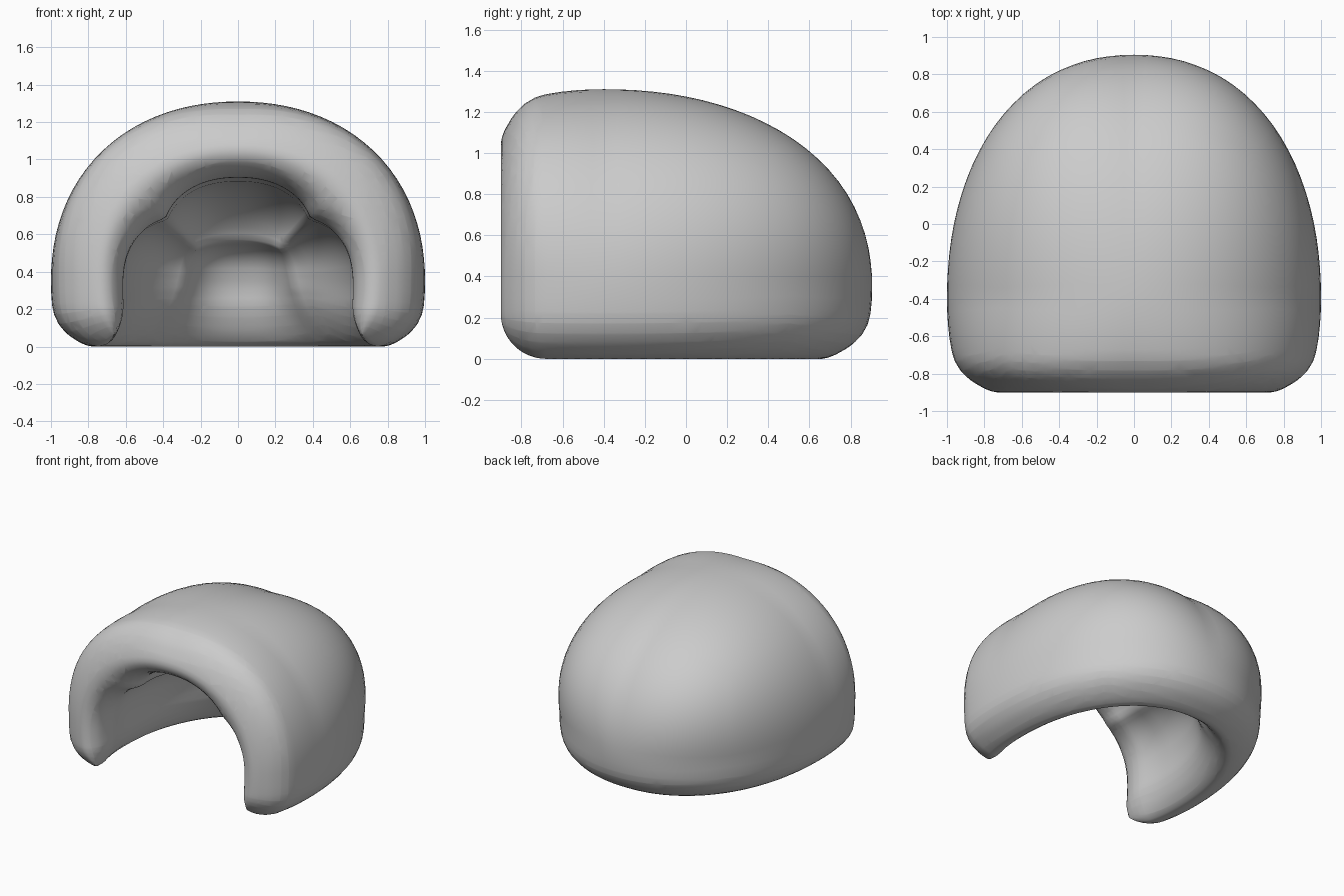
import bpy, bmesh, math
from mathutils import Vector

if "Cube" in bpy.data.objects:
    bpy.data.objects.remove(bpy.data.objects["Cube"])

P = 2.15                          # roundness of the dome
CY, CZ = -0.40, 0.35              # widest point of the dome
FRONT, FLOOR = -0.90, 0.0         # planes where the shell opens
OUT, INN, RIM, CORNER = 0.16, 0.18, 0.23, 0.22


def axes(v):
    return (0.84, 1.145 if v.y > 0 else 0.95, 0.80 if v.z > 0 else 0.85)


# Middle surface of the wall: a soft box dome
bm = bmesh.new()
bmesh.ops.create_cube(bm, size=2)
bmesh.ops.subdivide_edges(bm, edges=bm.edges[:], cuts=23, use_grid_fill=True)
for v in bm.verts:
    c = Vector([math.tan(k * math.pi / 4) for k in v.co])
    c *= sum(abs(k) ** P for k in c) ** (-1 / P)
    a = axes(c)
    v.co = (c.x * a[0], c.y * a[1] + CY, c.z * a[2] + CZ)


# Cut the front and the bottom open, with extra loops along the rim
def cut(co, no, clear):
    bmesh.ops.bisect_plane(bm, geom=bm.verts[:] + bm.edges[:] + bm.faces[:],
                           dist=1e-5, plane_co=co, plane_no=no,
                           clear_inner=clear)


for i, d in enumerate((0, 0.006, 0.025, 0.055, 0.095, 0.14, 0.19, 0.23)):
    cut((0, FRONT + d, 0), (0, 1, 0), i == 0)
    cut((0, 0, FLOOR + d), (0, 0, 1), i == 0)

# Wall offsets for each point, thinning to a soft rim; thicker inside corners
points = []
for v in bm.verts:
    q = v.co - Vector((0, CY, CZ))
    n = Vector([math.copysign(abs(k / a) ** (P - 1) / a, k)
                for k, a in zip(q, axes(q))]).normalized()
    p, z = max(v.co.y - FRONT, 0), max(v.co.z - FLOOR, 0)
    d = min(p, z)
    up = max(n.z, 0)
    bulge = abs(n.x) * abs(n.y) * up
    outer = OUT + 0.25 * bulge
    depth = min(p / 1.3, 1) * min(z / 0.4, 1)
    inner = INN + (0.32 * (1 - max(abs(k) for k in n)) * min(z / 0.3, 1)
                   + 0.06 * up * min(p / 0.5, 1) + 0.07 * depth)
    if p < CORNER and z < CORNER:
        a, b = (CORNER - p) / CORNER, (CORNER - z) / CORNER
        a, b = a * math.sqrt(1 - b * b / 2), b * math.sqrt(1 - a * a / 2)
        v.co.y, v.co.z = FRONT + CORNER * (1 - a), FLOOR + CORNER * (1 - b)
        d = CORNER * (1 - math.hypot(a, b))
    n.y *= min(p / 0.3, 1)
    n.z *= min(z / 0.3, 1)
    t = min(max(d / RIM, 0), 1)
    h = max(1 - (1 - t) ** 2, 0) ** 0.58 if d > 1e-4 else 0
    points.append((v.co.copy(), n, h * outer, -h * inner))

# Outer and inner skins, joined along the rim
bm.verts.index_update()
faces = [[v.index for v in f.verts] for f in bm.faces]
bm.free()
shell = bmesh.new()
for side in (2, 3):
    vs = [shell.verts.new(pt[0] + pt[1] * pt[side]) for pt in points]
    for f in faces:
        shell.faces.new([vs[i] for i in (f if side == 2 else f[::-1])])
bmesh.ops.remove_doubles(shell, verts=shell.verts[:], dist=0.0005)
bmesh.ops.recalc_face_normals(shell, faces=shell.faces[:])
for f in shell.faces:
    f.smooth = True

mesh = bpy.data.meshes.new("hood_shell")
shell.to_mesh(mesh)
shell.free()
obj = bpy.data.objects.new("hood_shell", mesh)
bpy.context.collection.objects.link(obj)
